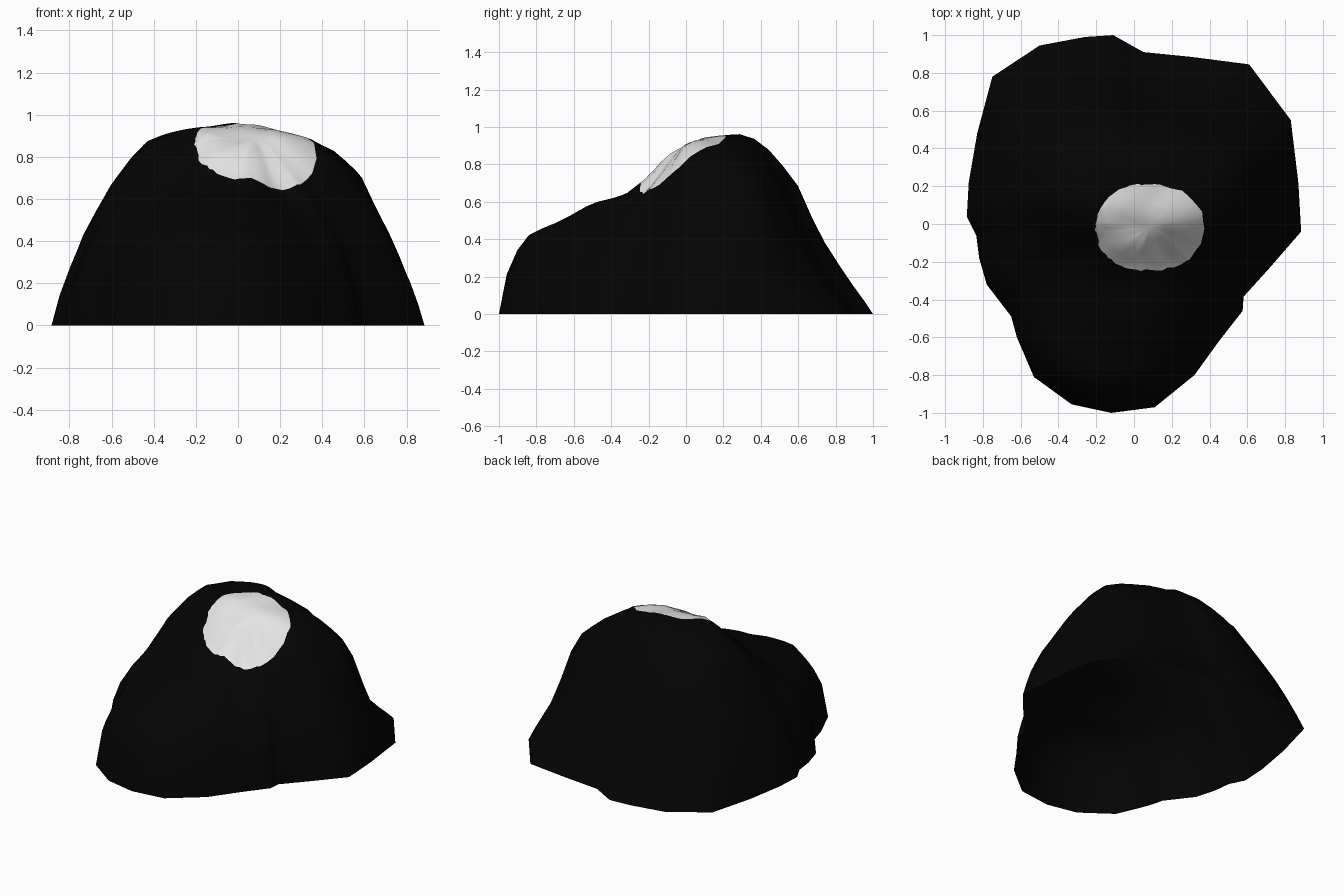
import bpy, bmesh, math, random
from mathutils import Vector

if "Cube" in bpy.data.objects:
    bpy.data.objects.remove(bpy.data.objects["Cube"])

random.seed(3)

# Ground outline of the mound, seen from above
OUTLINE = [Vector(p) for p in [
    (-.11, 1), (.05, .91), (.3, .885), (.61, .845), (.83, .55), (.87, .22),
    (.885, -.04), (.72, -.23), (.58, -.385), (.575, -.46), (.45, -.62),
    (.32, -.8), (.11, -.97), (-.12, -1), (-.33, -.955), (-.53, -.81),
    (-.62, -.6), (-.65, -.49), (-.78, -.32), (-.82, -.18), (-.835, -.06),
    (-.885, .04), (-.875, .22), (-.83, .48), (-.75, .78), (-.5, .945), (-.26, .99)]]

# Height profiles by compass angle, from the summit centre (t=0) to the rim (t=1)
CENTRE, PEAK = Vector((0, .1)), .945
STEPS = [0, .2, .3, .4, .55, .7, .85, .95, 1]
PROFILES = {
    0:   [.93, .91, .885, .79, .61, .36, .16],
    10:  [.93, .91, .885, .81, .68, .41, .18],
    25:  [.93, .91, .885, .83, .71, .29, .11],
    38:  [.94, .91, .87, .75, .41, .18, .07],
    50:  [.955, .91, .85, .64, .33, .14, .05],
    95:  [.965, .935, .86, .69, .36, .18, .07],
    130: [.945, .94, .89, .74, .51, .26, .09],
    155: [.94, .93, .915, .87, .66, .44, .16],
    180: [.94, .93, .905, .82, .65, .40, .16],
    215: [.91, .84, .75, .63, .54, .43, .30],
    240: [.86, .745, .65, .58, .50, .42, .30],
    253: [.84, .71, .63, .59, .50, .44, .30],
    268: [.825, .70, .63, .595, .50, .43, .28],
    300: [.88, .78, .67, .57, .48, .34, .16],
    330: [.92, .89, .83, .71, .55, .38, .18],
}
ANGLES = sorted(PROFILES)


def rim_distance(d):
    """Distance from the summit centre to the outline in direction d."""
    best = 0
    for a, b in zip(OUTLINE, OUTLINE[1:] + OUTLINE[:1]):
        e, w = b - a, a - CENTRE
        den = d.x * e.y - d.y * e.x
        if abs(den) < 1e-9:
            continue
        r = (w.x * e.y - w.y * e.x) / den
        s = (w.x * d.y - w.y * d.x) / den
        if r > 0 and -1e-4 <= s <= 1.0001:
            best = max(best, r)
    return best or 1


def along(profile, t):
    zs = [PEAK] + profile + [0]
    for i in range(len(STEPS) - 1):
        if t <= STEPS[i + 1]:
            k = (t - STEPS[i]) / (STEPS[i + 1] - STEPS[i])
            return zs[i] + k * (zs[i + 1] - zs[i])
    return 0


def height(p):
    v = p - CENTRE
    if v.length < 1e-6:
        return PEAK
    t = v.length / rim_distance(v.normalized())
    ang = math.degrees(math.atan2(v.y, v.x)) % 360
    for a, b in zip(ANGLES, ANGLES[1:] + [360]):
        if a <= ang <= b:
            k = (ang - a) / (b - a)
            return (1 - k) * along(PROFILES[a], t) + k * along(PROFILES[b % 360], t)


def material(name, c):
    m = bpy.data.materials.new(name)
    m.diffuse_color = (c, c, c, 1)
    m.use_nodes = True
    m.node_tree.nodes["Principled BSDF"].inputs["Base Color"].default_value = m.diffuse_color
    return m


# Spokes run from the middle of the pale patch, through its edge, to the outline
PATCH = Vector((.083, -.018))
spokes = []
for a, b in zip(OUTLINE, OUTLINE[1:] + OUTLINE[:1]):
    for rim in (a, (a + b) / 2):
        d = (rim - PATCH).normalized()
        r = (abs(d.x / .285) ** 2.2 + abs(d.y / .228) ** 2.2) ** (-1 / 2.2)
        spokes.append((PATCH + d * (r + random.uniform(-.007, .007)), rim))

bm = bmesh.new()
INNER = [.3, .55, .8, 1]
OUTER = [.1, .2, .3, .4, .5, .6, .7, .79, .87, .945, 1]
rings = []
for k in INNER:
    rings.append([PATCH.lerp(e, k) for e, _ in spokes])
for k in OUTER:
    rings.append([e.lerp(rim, k) for e, rim in spokes])
last = len(rings) - 1
loops = [[bm.verts.new((p.x, p.y, 0 if i == last else height(p))) for p in ring]
         for i, ring in enumerate(rings)]
middle = bm.verts.new((PATCH.x, PATCH.y, height(PATCH)))
n = len(spokes)
for j in range(n):
    q = (j + 1) % n
    bm.faces.new((middle, loops[0][j], loops[0][q])).material_index = 1
    for i in range(last):
        f = bm.faces.new((loops[i][j], loops[i + 1][j], loops[i + 1][q], loops[i][q]))
        f.material_index = 1 if i < len(INNER) - 1 else 0
bmesh.ops.recalc_face_normals(bm, faces=bm.faces)
bm.normal_update()
if sum(f.normal.z for f in bm.faces) < 0:
    bmesh.ops.reverse_faces(bm, faces=bm.faces)

# Open-bottomed mound shell with the pale patch on its summit
mesh = bpy.data.meshes.new("mound")
bm.to_mesh(mesh)
bm.free()
mesh.materials.append(material("black", .0012))
mesh.materials.append(material("pale_grey", .78))
mesh.shade_smooth()
bpy.context.collection.objects.link(bpy.data.objects.new("mound", mesh))
